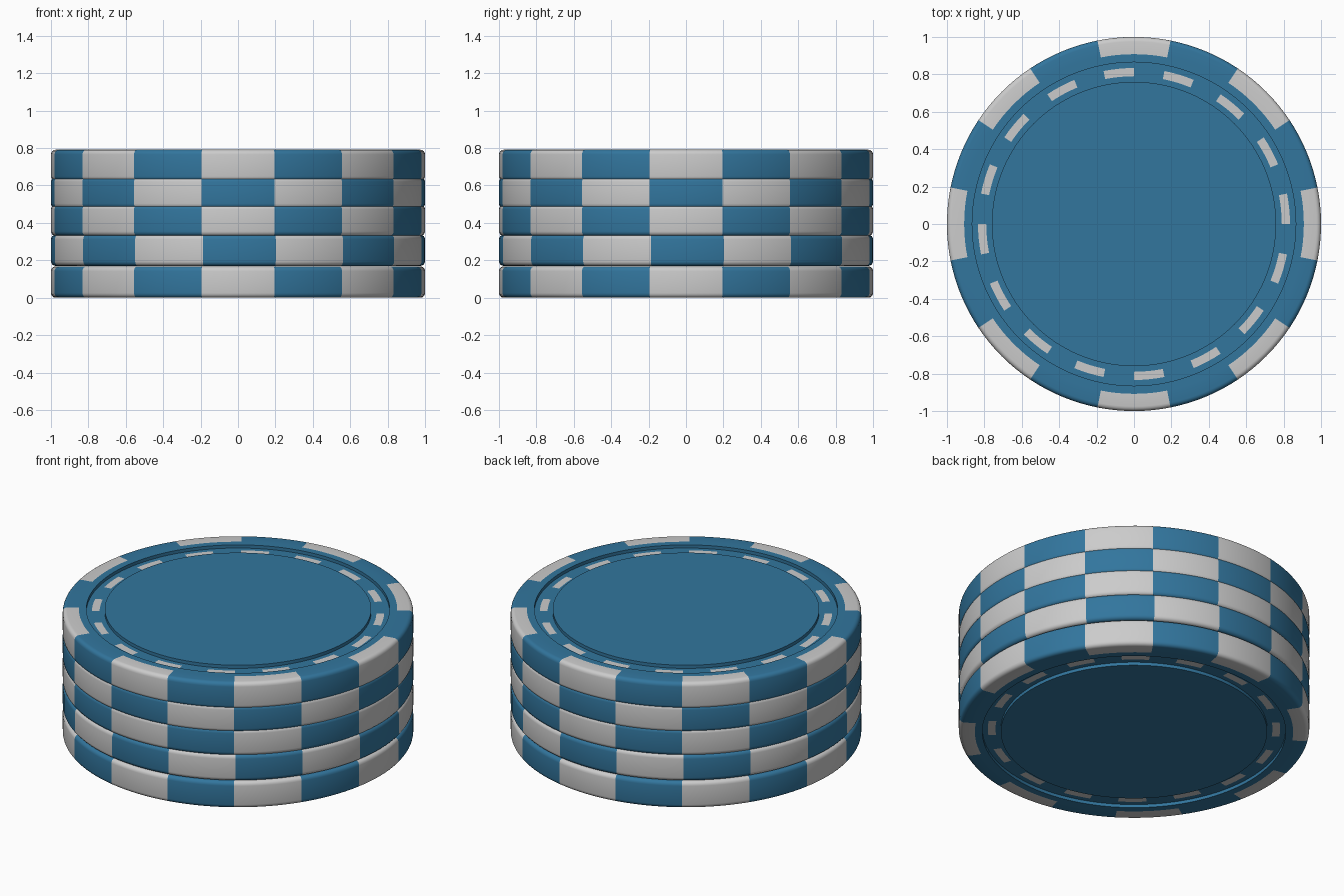
import bpy, bmesh
from math import sin, cos, pi, radians, atan2, hypot, degrees

if "Cube" in bpy.data.objects:
    bpy.data.objects.remove(bpy.data.objects["Cube"])

H = 0.167        # chip thickness
B = 0.025        # rounded edge radius
D = 0.02         # groove depth
SEG = 128


def material(name, color):
    m = bpy.data.materials.new(name)
    m.diffuse_color = color
    m.use_nodes = True
    m.node_tree.nodes["Principled BSDF"].inputs["Base Color"].default_value = m.diffuse_color
    return m


blue = material("chip_blue", (0.032, 0.18, 0.34, 1))
white = material("chip_white", (0.8, 0.8, 0.8, 1))

# Half profile from the top centre to the rim, mirrored for the underside
half = [(0, H), (0.76, H), (0.76, H - D), (0.79, H - D), (0.834, H - D),
        (0.865, H - D), (0.865, H), (0.908, H)]
half += [(1 - B + B * sin(a), H - B + B * cos(a))
         for a in (i * pi / 8 for i in range(5))]
profile = half + [(r, H - z) for r, z in reversed(half)]


def make_chip(name, z, turn):
    bm = bmesh.new()
    verts = [bm.verts.new((r, 0, h)) for r, h in profile]
    edges = [bm.edges.new(p) for p in zip(verts, verts[1:])]
    bmesh.ops.spin(bm, geom=verts + edges, cent=(0, 0, 0), axis=(0, 0, 1),
                   angle=2 * pi, steps=SEG, use_duplicate=False)
    bmesh.ops.remove_doubles(bm, verts=bm.verts, dist=1e-5)
    bmesh.ops.recalc_face_normals(bm, faces=bm.faces)

    # White edge blocks and white dashes in the groove, by angular sector
    for f in bm.faces:
        c = f.calc_center_median()
        r = hypot(c.x, c.y)
        sector = int((degrees(atan2(c.y, c.x)) % 360) // 11.25)
        edge_block = r > 0.91 and sector % 4 in (0, 3)
        dash = 0.795 < r < 0.83 and sector % 2 == 0
        f.material_index = 1 if edge_block or dash else 0

    me = bpy.data.meshes.new(name)
    bm.to_mesh(me)
    bm.free()
    me.materials.append(blue)
    me.materials.append(white)
    ob = bpy.data.objects.new(name, me)
    bpy.context.collection.objects.link(ob)
    ob.location.z = z
    ob.rotation_euler.z = radians(turn)
    bpy.ops.object.select_all(action='DESELECT')
    ob.select_set(True)
    bpy.context.view_layer.objects.active = ob
    bpy.ops.object.shade_smooth_by_angle(angle=radians(30))


# Stack of five chips, every second one turned by one block
stack = [(0, 0), (0.17, 22.9), (0.33, 0), (0.478, 22.5), (0.624, 0)]
for i, (z, turn) in enumerate(stack):
    make_chip(f"chip_{i + 1}", z, turn)
